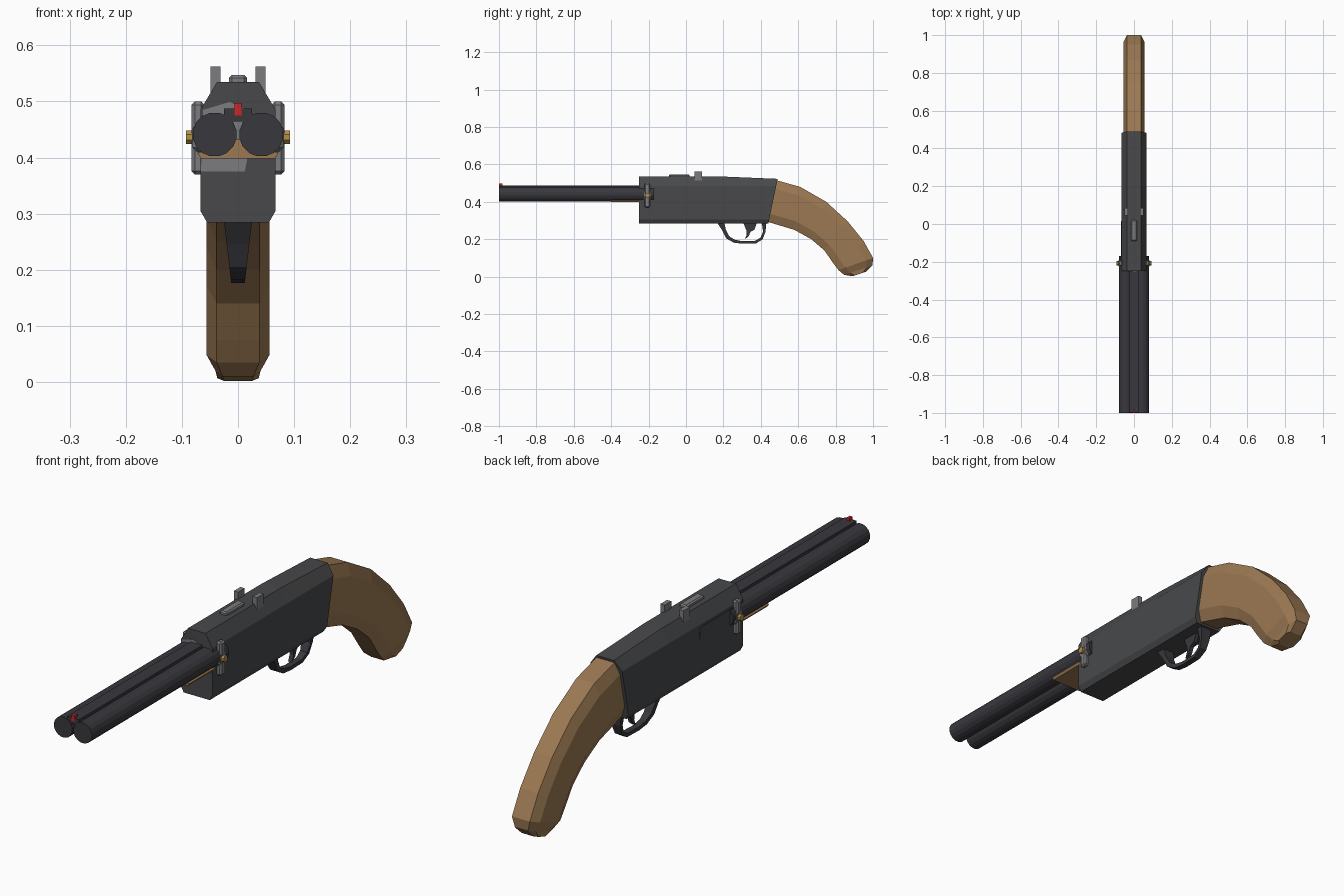
import bpy, bmesh, math
from mathutils import Vector

if "Cube" in bpy.data.objects:
    bpy.data.objects.remove(bpy.data.objects["Cube"])


def material(name, rgb):
    m = bpy.data.materials.new(name)
    m.diffuse_color = (*rgb, 1)
    m.use_nodes = True
    m.node_tree.nodes["Principled BSDF"].inputs["Base Color"].default_value = m.diffuse_color
    return m


STEEL = material("dark_steel", (0.065, 0.066, 0.07))
BLUED = material("blued_steel", (0.04, 0.04, 0.048))
GREY = material("light_steel", (0.2, 0.2, 0.21))
WOOD = material("wood", (0.33, 0.19, 0.085))
BRASS = material("brass", (0.45, 0.28, 0.07))
RED = material("red", (0.6, 0.02, 0.02))


def finish(name, bm, mat):
    bmesh.ops.recalc_face_normals(bm, faces=bm.faces)
    me = bpy.data.meshes.new(name)
    bm.to_mesh(me)
    bm.free()
    me.materials.append(mat)
    ob = bpy.data.objects.new(name, me)
    bpy.context.collection.objects.link(ob)
    return ob


def loft(name, rings, mat):
    """Skin a list of equal-length point rings and cap both ends."""
    bm = bmesh.new()
    rows = [[bm.verts.new(p) for p in r] for r in rings]
    n = len(rows[0])
    for a, b in zip(rows, rows[1:]):
        for i in range(n):
            j = (i + 1) % n
            bm.faces.new((a[i], a[j], b[j], b[i]))
    bm.faces.new(rows[0])
    bm.faces.new(rows[-1])
    return finish(name, bm, mat)


def box(name, x, y, z, mat, bevel=0):
    rings = [[(x[0], v, z[0]), (x[1], v, z[0]), (x[1], v, z[1]), (x[0], v, z[1])] for v in y]
    ob = loft(name, rings, mat)
    if bevel:
        b = ob.modifiers.new("bevel", 'BEVEL')
        b.width, b.segments = bevel, 1
    return ob


def cylinder(name, axis, start, length, radius, sides, mat):
    rings = []
    for d in (0, length):
        ring = []
        for i in range(sides):
            t = 2 * math.pi * (i + 0.5) / sides
            u, v = radius * math.cos(t), radius * math.sin(t)
            off = (u, d, v) if axis == 'y' else (d, u, v)
            ring.append(Vector(start) + Vector(off))
        rings.append(ring)
    return loft(name, rings, mat)


def plate(name, outline, x, mat):
    """Extrude a (y, z) outline across x."""
    return loft(name, [[(v, y, z) for y, z in outline] for v in x], mat)


# receiver: chamfered section with a slanted rear face
def receiver_ring(top, front):
    half = [(0.055, 0.284), (0.067, 0.305), (0.067, 0.485), (0.037, top)]
    section = half + [(-x, z) for x, z in reversed(half)]
    return [(x, front(z), z) for x, z in section]


loft("receiver", [receiver_ring(0.535, lambda z: -0.25),
                  receiver_ring(0.535, lambda z: 0.2),
                  receiver_ring(0.523, lambda z: 0.44 + (z - 0.284) * 0.21)], STEEL)

# curved stock: octagonal sections between top and bottom curve points
stations = [((0.485, 0.515), (0.44, 0.292), 1), ((0.61, 0.48), (0.58, 0.25), 1),
            ((0.75, 0.40), (0.67, 0.20), 1), ((0.865, 0.295), (0.74, 0.14), 1),
            ((0.95, 0.19), (0.785, 0.075), 1), ((1.0, 0.10), (0.815, 0.035), 1),
            ((0.997, 0.06), (0.845, 0.01), 0.72), ((0.96, 0.025), (0.89, 0.002), 0.66)]
rings = []
for top, bottom, w in stations:
    t, b = Vector(top), Vector(bottom)
    half = [(0.038 * w, 1), (0.056 * w, 0.8), (0.056 * w, 0.2), (0.038 * w, 0)]
    half += [(-x, f) for x, f in reversed(half)]
    rings.append([(x, *b.lerp(t, f)) for x, f in half])
loft("stock", rings, WOOD)

# twin barrels, side plates, pins and rear sight posts
for s, side in ((-1, "left"), (1, "right")):
    cylinder("barrel_" + side, 'y', (s * 0.0415, -1, 0.441), 0.83, 0.0395, 16, BLUED)
    box("hinge_plate_" + side, sorted((s * 0.06, s * 0.083)), (-0.222, -0.192), (0.37, 0.5), GREY, 0.006)
    box("hinge_boss_" + side, sorted((s * 0.06, s * 0.081)), (-0.232, -0.182), (0.41, 0.46), GREY, 0.008)
    cylinder("hinge_pin_" + side, 'x', (s * 0.07, -0.207, 0.436), s * 0.023, 0.013, 8, BRASS)
    box("rear_sight_" + side, sorted((s * 0.031, s * 0.049)), (0.045, 0.085), (0.49, 0.562), GREY)

# rib, bead sight and fore grip
box("barrel_rib", (-0.025, 0.025), (-0.998, -0.24), (0.464, 0.487), BLUED)
box("bead_sight", (-0.006, 0.006), (-1, -0.982), (0.475, 0.497), RED)
loft("fore_grip", [[(x, y, z) for x, z in ((-0.066, 0.398), (0.066, 0.398), (0.072, 0.408),
                                           (0.01, 0.432), (-0.01, 0.432), (-0.072, 0.408))]
                   for y in (-0.4, -0.24)], WOOD)

# breech face insert and side port
plate("side_port", [(-0.2, 0.41), (-0.01, 0.41), (0.012, 0.425), (0.015, 0.465),
                    (0.0, 0.475), (-0.2, 0.475)], (-0.0685, -0.05), STEEL)
loft("breech_insert", [[(x, y, z) for x, z in ((-0.066, 0.375), (0.012, 0.375), (0.016, 0.395),
                                               (0.01, 0.488), (-0.015, 0.499), (-0.062, 0.485))]
                       for y in (-0.252, -0.2)], GREY)
box("top_catch", (-0.016, 0.016), (-0.09, 0.02), (0.525, 0.547), GREY, 0.005)

# trigger guard: a strip following a path, tapering in width toward the bottom
path = [((0.165, 0.29), (0.205, 0.29)), ((0.195, 0.245), (0.213, 0.25)),
        ((0.215, 0.205), (0.232, 0.215)), ((0.255, 0.182), (0.262, 0.197)),
        ((0.30, 0.176), (0.30, 0.19)), ((0.375, 0.178), (0.37, 0.192)),
        ((0.41, 0.2), (0.398, 0.208)), ((0.425, 0.24), (0.412, 0.24)),
        ((0.43, 0.29), (0.405, 0.29))]
rings = []
for o, i in path:
    w = 0.012 + 0.013 * max(0, (o[1] - 0.176) / 0.11)
    rings.append([(-w, *o), (w, *o), (w, *i), (-w, *i)])
loft("trigger_guard", rings, BLUED)

# trigger
plate("trigger", [(0.305, 0.29), (0.38, 0.29), (0.365, 0.25), (0.345, 0.24), (0.335, 0.215),
                  (0.315, 0.2), (0.325, 0.225), (0.322, 0.25)], (-0.008, 0.008), BLUED)
